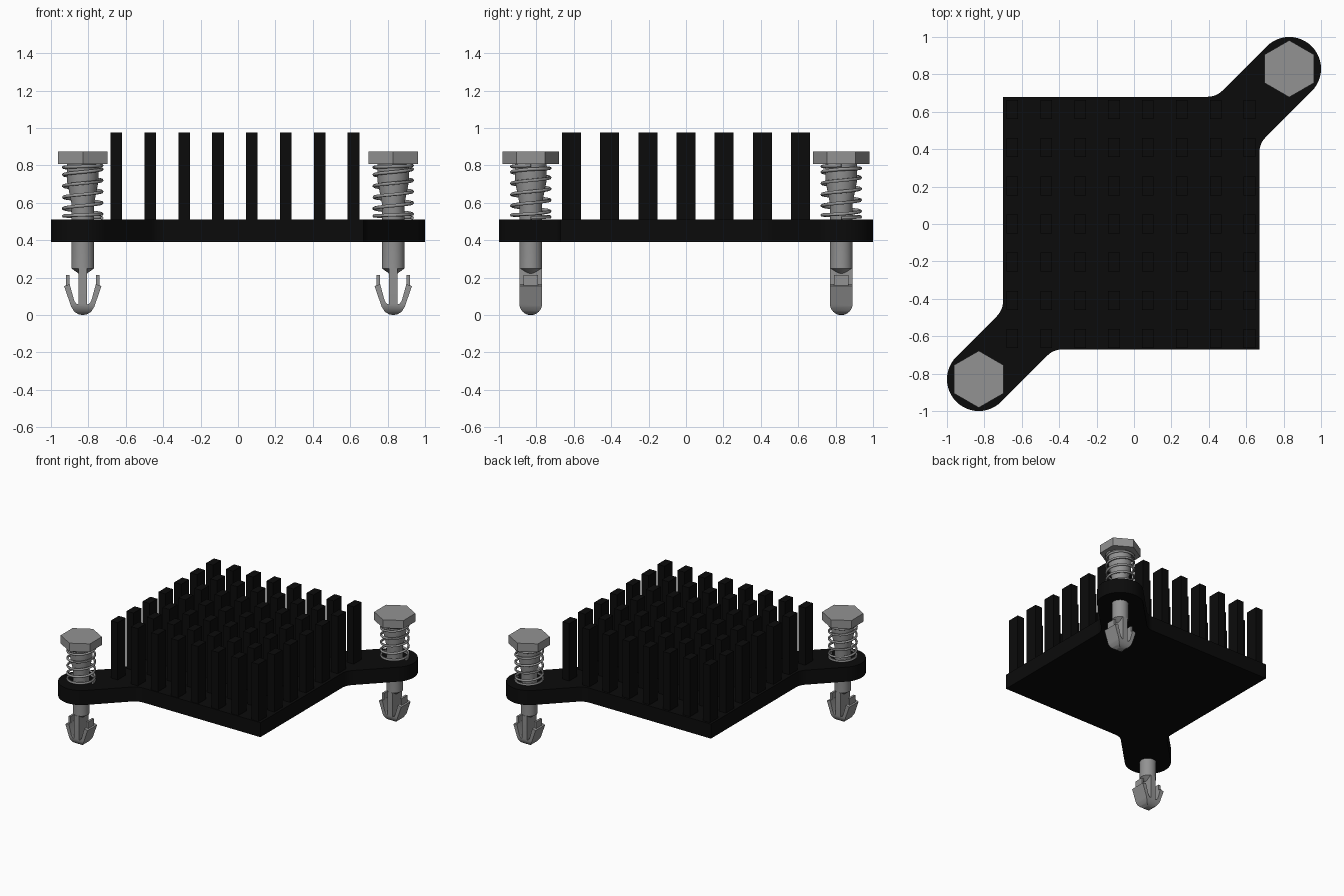
import bpy, bmesh, math
from mathutils import Vector

if "Cube" in bpy.data.objects:
    bpy.data.objects.remove(bpy.data.objects["Cube"])


def material(name, v):
    m = bpy.data.materials.new(name)
    m.diffuse_color = (v, v, v, 1)
    m.use_nodes = True
    m.node_tree.nodes["Principled BSDF"].inputs["Base Color"].default_value = m.diffuse_color
    return m


BLACK = material("black anodised", 0.0033)
GREY = material("grey plastic", 0.29)
STEEL = material("spring grey", 0.30)


def finish(name, bm, mat, smooth=False):
    bmesh.ops.recalc_face_normals(bm, faces=bm.faces)
    me = bpy.data.meshes.new(name)
    bm.to_mesh(me)
    bm.free()
    me.materials.append(mat)
    ob = bpy.data.objects.new(name, me)
    bpy.context.collection.objects.link(ob)
    if smooth:
        activate(ob)
        bpy.ops.object.shade_smooth_by_angle(angle=math.radians(35))
    return ob


def activate(ob):
    bpy.ops.object.select_all(action='DESELECT')
    ob.select_set(True)
    bpy.context.view_layer.objects.active = ob


def prism(name, pts, place, lo, hi, mat, smooth=False):
    """Extrude a 2D outline; place(a, b, t) gives the 3D point."""
    bm = bmesh.new()
    a = [bm.verts.new(place(p[0], p[1], lo)) for p in pts]
    b = [bm.verts.new(place(p[0], p[1], hi)) for p in pts]
    bm.faces.new(a)
    bm.faces.new(b[::-1])
    n = len(pts)
    for i in range(n):
        bm.faces.new((a[i], b[i], b[(i + 1) % n], a[(i + 1) % n]))
    return finish(name, bm, mat, smooth)


def boxes(name, specs, mat):
    """Boxes given as (x, y, z centre, width, depth, height)."""
    bm = bmesh.new()
    for x, y, z, w, d, h in specs:
        vs = bmesh.ops.create_cube(bm, size=1)["verts"]
        bmesh.ops.scale(bm, vec=(w, d, h), verts=vs)
        bmesh.ops.translate(bm, vec=(x, y, z), verts=vs)
    return finish(name, bm, mat)


def lathe(name, prof, mat, n=32):
    bm = bmesh.new()
    rings = [[bm.verts.new((r * math.cos(k * math.tau / n), r * math.sin(k * math.tau / n), z))
              for k in range(n)] for r, z in prof]
    for lo, hi in zip(rings, rings[1:]):
        for k in range(n):
            j = (k + 1) % n
            bm.faces.new((lo[k], lo[j], hi[j], hi[k]))
    bm.faces.new(rings[0])
    bm.faces.new(rings[-1])
    return finish(name, bm, mat, True)


def arc(cx, cy, r, a0, a1, n):
    return [(cx + r * math.cos(math.radians(a0 + (a1 - a0) * i / n)),
             cy + r * math.sin(math.radians(a0 + (a1 - a0) * i / n))) for i in range(n + 1)]


def fillet(p, corner, q, size=0.05, n=6):
    c = Vector(corner)
    a = c + (Vector(p) - c).normalized() * size
    b = c + (Vector(q) - c).normalized() * size
    return [tuple(a * (1 - t) ** 2 + c * 2 * t * (1 - t) + b * t * t)
            for t in (i / n for i in range(n + 1))]


# Base plate with two diagonal mounting ears
P = 0.83
ear_a = arc(-P, -P, 0.17, 135, 315, 24)
ear_b = arc(P, P, 0.17, -45, 135, 24)
tl, br = (-0.70, 0.68), (0.67, -0.67)
outline = ([tl] + fillet(tl, (-0.70, -0.46), ear_a[0]) + ear_a
           + fillet(ear_a[-1], (-0.43, -0.67), br) + [br]
           + fillet(br, (0.67, 0.43), ear_b[0]) + ear_b
           + fillet(ear_b[-1], (0.44, 0.68), tl))
prism("base_plate", outline, lambda a, b, t: (a, b, t), 0.392, 0.51, BLACK, True)

# Grid of cooling pins
boxes("cooling_pins", [(-0.65 + 0.1811 * i, -0.612 + 0.204 * j, 0.74, 0.062, 0.102, 0.472)
                       for i in range(8) for j in range(7)], BLACK)

# Push pin: head and shaft
parts = [
    prism("push_pin_head", arc(0, 0, 0.152, 30, 330, 5), lambda a, b, t: (a, b, t),
          0.808, 0.875, GREY),
    lathe("push_pin_shaft", [(0.022, 0.222), (0.061, 0.25), (0.061, 0.6),
                             (0.085, 0.72), (0.085, 0.815)], GREY),
]

# Push pin: barbed tip, cut from an arrow profile and rounded by a capsule
half = [(0.022, 0.004), (0.045, 0.018), (0.062, 0.045), (0.100, 0.155), (0.070, 0.165),
        (0.046, 0.078), (0.036, 0.062), (0.022, 0.056), (0.022, 0.25)]
arrow = [(0, 0)] + half + [(-x, z) for x, z in reversed(half)]
tip = prism("push_pin_tip", arrow, lambda a, b, t: (a, t, b), -0.08, 0.08, GREY)
capsule = prism("tip_cutter", arc(0, 0.061, 0.061, 180, 360, 16) + [(0.061, 0.3), (-0.061, 0.3)],
                lambda a, b, t: (t, a, b), -0.2, 0.2, GREY)
mod = tip.modifiers.new("round", 'BOOLEAN')
mod.operation, mod.object, mod.solver = 'INTERSECT', capsule, 'EXACT'
activate(tip)
bpy.ops.object.modifier_apply(modifier=mod.name)
bpy.ops.object.shade_smooth_by_angle(angle=math.radians(35))
bpy.data.objects.remove(capsule)
parts.append(tip)
parts.append(boxes("push_pin_tabs", [(s * 0.08, 0, 0.183, 0.017, 0.075, 0.06) for s in (-1, 1)], GREY))

# Coil spring: closed end turns with open turns between
cu = bpy.data.curves.new("spring", 'CURVE')
cu.dimensions, cu.bevel_depth, cu.bevel_resolution, cu.use_fill_caps = '3D', 0.009, 1, True
sp = cu.splines.new('POLY')
turns, steps = 6, 28
sp.points.add(turns * steps)
for i, pt in enumerate(sp.points):
    t = i / steps
    z = 0.52 + 0.02 * min(t, 1) + 0.06 * max(0, min(t - 1, 4)) + 0.02 * max(0, t - 5)
    a = t * math.tau
    pt.co = (0.102 * math.cos(a), 0.102 * math.sin(a), z, 1)
cu.materials.append(STEEL)
spring = bpy.data.objects.new("spring", cu)
bpy.context.collection.objects.link(spring)
activate(spring)
bpy.ops.object.convert(target='MESH')
spring = bpy.context.view_layer.objects.active
bpy.ops.object.shade_smooth_by_angle(angle=math.radians(60))
parts.append(spring)

# Place one push pin in each ear
for ob in parts:
    twin = ob.copy()
    bpy.context.collection.objects.link(twin)
    twin.name = ob.name + "_back"
    twin.location = (P, P, 0)
    ob.location = (-P, -P, 0)
